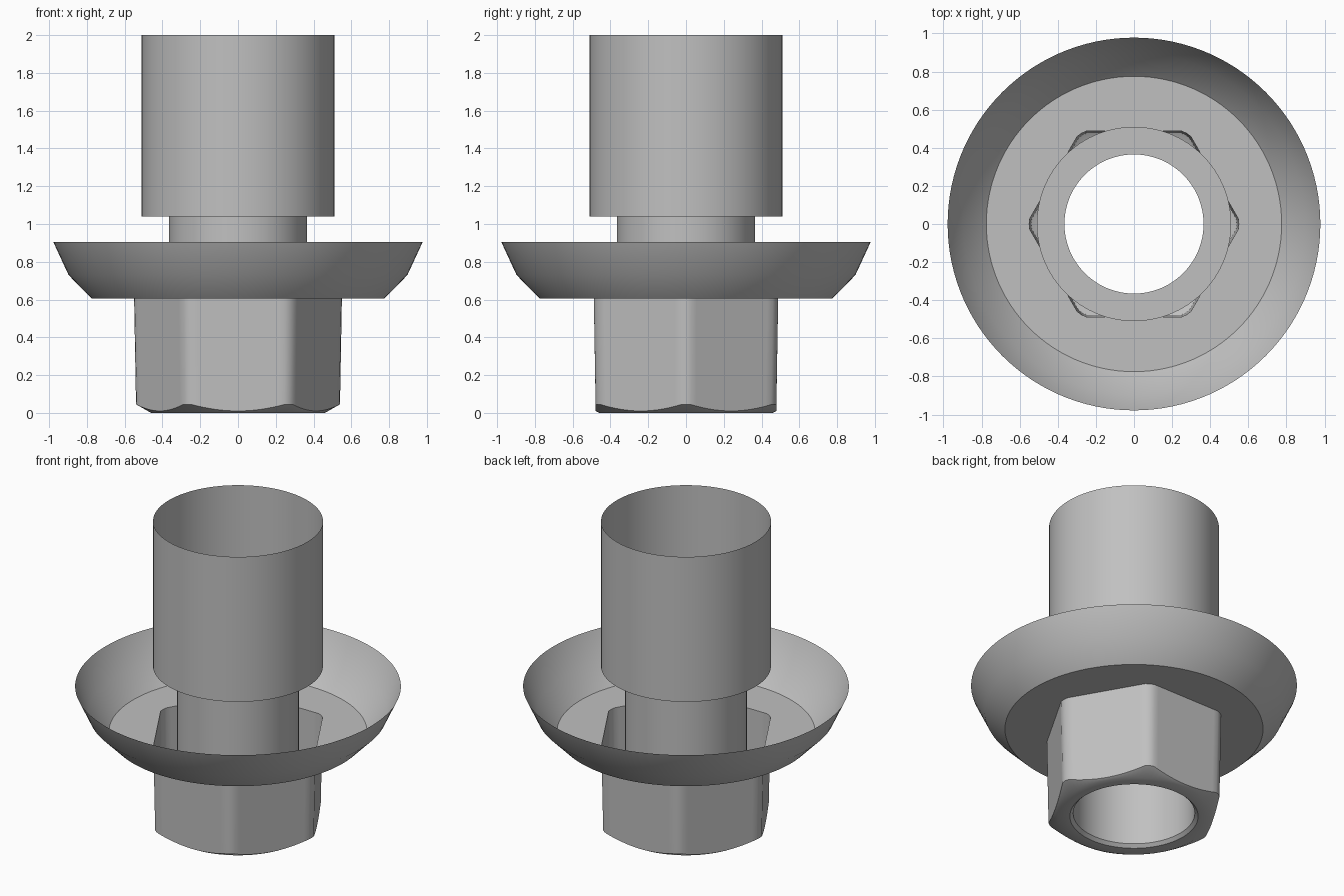
import bpy
import bmesh
from math import cos, sin, radians, pi

cube = bpy.data.objects.get("Cube")
if cube:
    bpy.data.objects.remove(cube, do_unlink=True)

SIDES = 120

# One plain grey metal
metal = bpy.data.materials.new("grey_metal")
metal.use_nodes = True
grey = (0.53, 0.53, 0.53, 1)
metal.diffuse_color = grey
metal.node_tree.nodes["Principled BSDF"].inputs["Base Color"].default_value = grey


def circle(r, z):
    """Round ring of points."""
    angles = [2 * pi * i / SIDES for i in range(SIDES)]
    return [(r * cos(a), r * sin(a), z) for a in angles]


def hexagon(apothem, corner, height):
    """Hexagonal ring with corners trimmed to a circle; height depends on radius."""
    ring = []
    for i in range(SIDES):
        a = 2 * pi * i / SIDES
        off = a % (pi / 3) - pi / 6
        r = min(apothem / cos(off), corner)
        ring.append((r * cos(a), r * sin(a), height(r)))
    return ring


def loft(name, rings):
    """Open thin sheet skinned through the rings."""
    bm = bmesh.new()
    rows = [[bm.verts.new(p) for p in ring] for ring in rings]
    for low, high in zip(rows, rows[1:]):
        for i in range(SIDES):
            j = (i + 1) % SIDES
            bm.faces.new((low[i], low[j], high[j], high[i]))
    mesh = bpy.data.meshes.new(name)
    bm.to_mesh(mesh)
    bm.free()
    mesh.materials.append(metal)
    obj = bpy.data.objects.new(name, mesh)
    bpy.context.collection.objects.link(obj)
    bpy.ops.object.select_all(action="DESELECT")
    obj.select_set(True)
    bpy.context.view_layer.objects.active = obj
    bpy.ops.object.shade_smooth_by_angle(angle=radians(32))
    return obj


BORE = 0.365
FLOOR = 0.605
hex_top = hexagon(0.488, 0.55, lambda r: FLOOR)
hex_bottom = hexagon(0.478, 0.54, lambda r: (r - 0.46) * 0.57)

# Inner tube, stepping out to the wide open sleeve
loft("tube_and_sleeve", [circle(BORE, 0.02), circle(BORE, 1.04),
                         circle(0.51, 1.04), circle(0.51, 2.0)])

# Hexagonal head: bore chamfer, end face, conical chamfer, tapered sides
loft("hex_head", [circle(BORE, 0.02), circle(0.385, 0), circle(0.46, 0),
                  hex_bottom, hex_top])

# Dished flange with a hexagonal opening in its floor
loft("flange", [hex_top, circle(0.775, FLOOR),
                circle(0.897, 0.73), circle(0.978, 0.905)])
